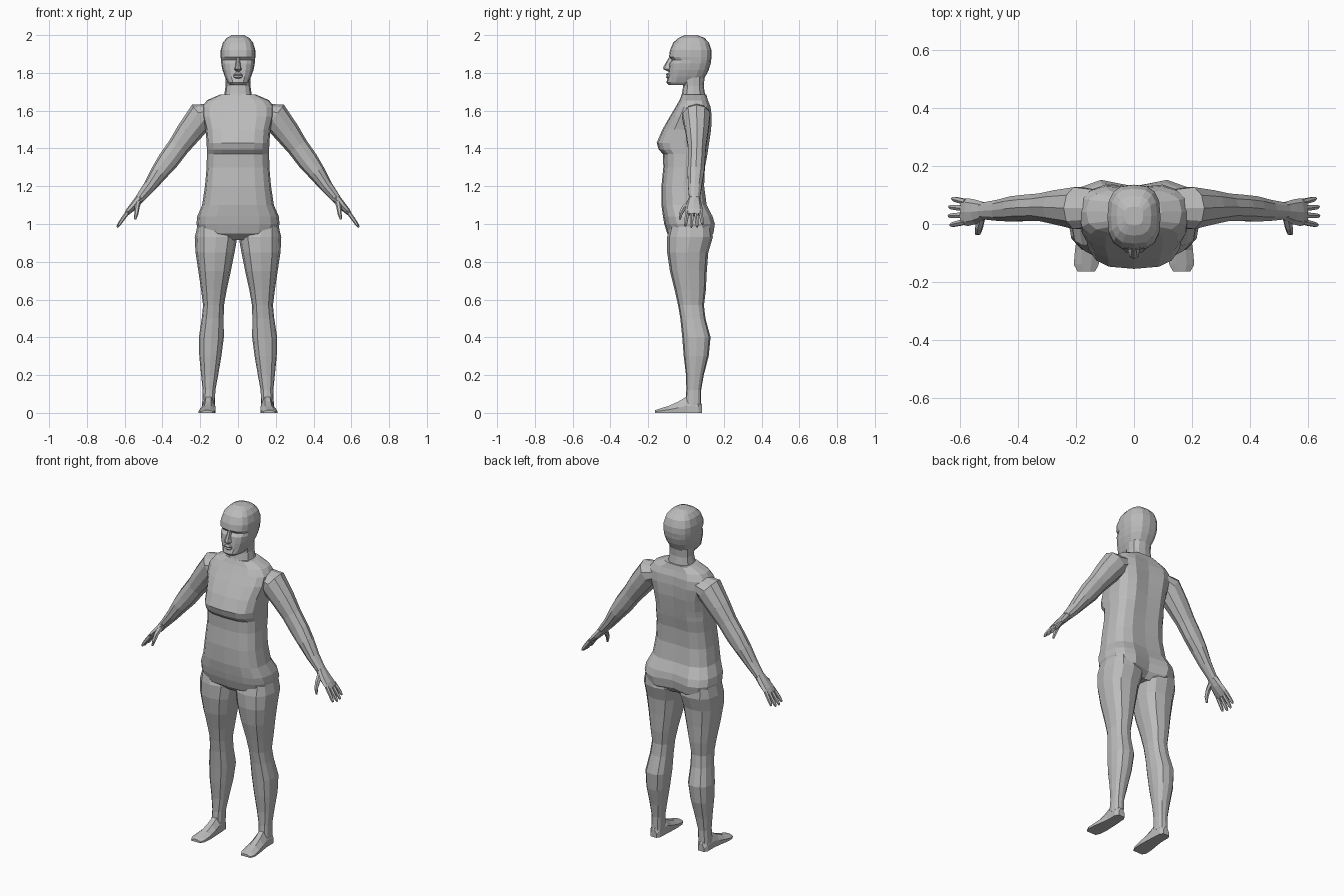
import bpy, bmesh, math
from mathutils import Vector

skin = bpy.data.materials.new("plain_grey")
skin.diffuse_color = (0.5, 0.5, 0.5, 1)


def loft(name, ring_sets, mirror=False):
    """Skin each list of rings into a closed, flat-shaded tube, all in one object."""
    bm = bmesh.new()
    for rings in ring_sets:
        loops = [[bm.verts.new(p) for p in ring] for ring in rings]
        n = len(loops[0])
        for a, b in zip(loops, loops[1:]):
            for i in range(n):
                j = (i + 1) % n
                bm.faces.new((a[i], a[j], b[j], b[i]))
        bm.faces.new(loops[0][::-1])
        bm.faces.new(loops[-1])
    bmesh.ops.recalc_face_normals(bm, faces=bm.faces[:])
    mesh = bpy.data.meshes.new(name)
    bm.to_mesh(mesh)
    bm.free()
    mesh.materials.append(skin)
    ob = bpy.data.objects.new(name, mesh)
    bpy.context.collection.objects.link(ob)
    if mirror:
        ob.modifiers.new("mirror", 'MIRROR')
    return ob


def spow(v, p):
    return math.copysign(abs(v) ** p, v)


def level(z, x0, x1, front, back, n=16, p=0.8, groove=0.0):
    """Horizontal rounded-box ring; groove dents the back at the centre line."""
    cx, hw, cy, hd = (x0 + x1) / 2, (x1 - x0) / 2, (front + back) / 2, (back - front) / 2
    pts = []
    for i in range(n):
        a = 2 * math.pi * i / n
        x, y = cx + hw * spow(math.cos(a), p), cy + hd * spow(math.sin(a), p)
        if y > cy:
            y -= groove * max(0, 1 - abs(x) / 0.05)
        pts.append((x, y, z))
    return pts


def limb(path, n=8):
    """Rings square to a path of (x, y, z, thickness radius, width radius)."""
    pts = [Vector(s[:3]) for s in path]
    rings = []
    for i, s in enumerate(path):
        t = (pts[min(i + 1, len(pts) - 1)] - pts[max(i - 1, 0)]).normalized()
        u = Vector((0, 1, 0)).cross(t).normalized()
        v = t.cross(u)
        rings.append([pts[i] + u * s[3] * math.cos(2 * math.pi * k / n)
                      + v * s[4] * math.sin(2 * math.pi * k / n) for k in range(n)])
    return rings


# Torso: height, half width, front, back, back groove
torso = [
    (0.915, 0.10, -0.06, 0.11, 0.02), (0.95, 0.205, -0.10, 0.152, 0.03),
    (1.00, 0.220, -0.115, 0.160, 0.03), (1.04, 0.216, -0.122, 0.148, 0.02),
    (1.10, 0.190, -0.130, 0.116, 0.01), (1.20, 0.175, -0.130, 0.102, 0.01),
    (1.30, 0.166, -0.120, 0.106, 0.01), (1.37, 0.165, -0.122, 0.120, 0.012),
    (1.395, 0.165, -0.145, 0.124, 0.012), (1.43, 0.166, -0.155, 0.130, 0.014),
    (1.50, 0.172, -0.125, 0.140, 0.016), (1.57, 0.190, -0.085, 0.142, 0.016),
    (1.62, 0.190, -0.055, 0.135, 0.012), (1.655, 0.165, -0.035, 0.120, 0.008),
    (1.685, 0.095, -0.022, 0.108, 0.0)]
loft("torso", [[level(z, -w, w, f, b, p=0.68, groove=g) for z, w, f, b, g in torso]])

# Neck
loft("neck", [[level(z, -w, w, f, b, n=12) for z, w, f, b in
               [(1.63, 0.085, -0.04, 0.11), (1.69, 0.072, -0.022, 0.10),
                (1.73, 0.066, -0.015, 0.094), (1.79, 0.066, -0.03, 0.10)]]])

# Head: chin, jaw, cheeks, recessed eyes, brow and skull
head = [
    (1.735, 0.042, -0.090, 0.07), (1.75, 0.055, -0.104, 0.086),
    (1.78, 0.070, -0.095, 0.102), (1.815, 0.082, -0.092, 0.120),
    (1.85, 0.089, -0.088, 0.131), (1.868, 0.090, -0.074, 0.133),
    (1.885, 0.092, -0.090, 0.136), (1.92, 0.092, -0.085, 0.135),
    (1.96, 0.080, -0.068, 0.122), (1.985, 0.060, -0.040, 0.098),
    (2.00, 0.032, -0.005, 0.060)]
loft("head", [[level(z, -w, w, f, b, p=0.72) for z, w, f, b in head]])

# Nose and lips
loft("nose", [[level(z, -w, w, f, -0.06, n=8) for z, w, f in
               [(1.808, 0.014, -0.096), (1.820, 0.020, -0.121),
                (1.835, 0.014, -0.118), (1.882, 0.009, -0.090)]]])
loft("lips", [[level(z, -w, w, f, -0.06, n=8) for z, w, f in
               [(1.770, 0.018, -0.098), (1.778, 0.026, -0.106), (1.785, 0.028, -0.101),
                (1.792, 0.026, -0.106), (1.800, 0.016, -0.098)]]])

# Legs: height, inner side, outer side, front, back
leg = [
    (0.99, 0.05, 0.215, -0.085, 0.135), (0.93, 0.004, 0.229, -0.10, 0.142),
    (0.85, 0.018, 0.225, -0.10, 0.118), (0.75, 0.038, 0.210, -0.085, 0.110),
    (0.65, 0.060, 0.195, -0.060, 0.105), (0.57, 0.074, 0.185, -0.042, 0.095),
    (0.50, 0.076, 0.192, -0.030, 0.103), (0.40, 0.075, 0.207, -0.020, 0.130),
    (0.30, 0.088, 0.205, -0.012, 0.120), (0.20, 0.105, 0.195, 0.000, 0.094),
    (0.12, 0.120, 0.187, 0.002, 0.080), (0.04, 0.122, 0.190, -0.005, 0.080)]
loft("leg", [[level(*s, n=12) for s in leg]], mirror=True)

# Feet: depth, inner side, outer side, top of the foot
foot = [
    (0.084, 0.138, 0.178, 0.045), (0.065, 0.126, 0.190, 0.075),
    (0.0, 0.122, 0.190, 0.085), (-0.04, 0.120, 0.196, 0.060),
    (-0.09, 0.118, 0.204, 0.038), (-0.14, 0.122, 0.208, 0.022),
    (-0.165, 0.135, 0.195, 0.014)]
loft("foot", [[[(x0, y, 0), (x1, y, 0), (x1, y, h * 0.45), (x1 * 0.7 + x0 * 0.3, y, h),
                (x1 * 0.3 + x0 * 0.7, y, h), (x0, y, h * 0.55)]
               for y, x0, x1, h in foot]], mirror=True)

# Arms
loft("arm", [limb([
    (0.12, 0.055, 1.595, 0.045, 0.065), (0.195, 0.055, 1.57, 0.078, 0.076),
    (0.26, 0.058, 1.485, 0.068, 0.062), (0.315, 0.058, 1.41, 0.058, 0.050),
    (0.37, 0.056, 1.335, 0.056, 0.047), (0.415, 0.052, 1.275, 0.047, 0.046),
    (0.467, 0.047, 1.20, 0.034, 0.038), (0.522, 0.045, 1.132, 0.024, 0.030)], 10)],
    mirror=True)

# Hands: palm, four fingers and thumb
parts = [limb([(0.515, 0.045, 1.14, 0.024, 0.030), (0.550, 0.042, 1.098, 0.021, 0.043),
               (0.575, 0.041, 1.072, 0.017, 0.048), (0.594, 0.042, 1.05, 0.011, 0.044)])]
for y0, y1, reach in ((0.008, -0.004, 0.90), (0.031, 0.028, 1.0),
                      (0.054, 0.059, 0.97), (0.076, 0.088, 0.80)):
    parts.append(limb([(0.582 + 0.058 * reach * k, y0 + (y1 - y0) * k,
                        1.065 - 0.077 * reach * k - 0.006 * k * k, r, r)
                       for k, r in ((0, 0.011), (0.5, 0.0105), (0.85, 0.009), (1, 0.005))], 6))
parts.append(limb([(0.528, 0.022, 1.115, 0.015, 0.016), (0.535, -0.010, 1.088, 0.014, 0.014),
                   (0.538, -0.028, 1.055, 0.011, 0.011), (0.545, -0.033, 1.025, 0.006, 0.006)], 6))
loft("hand", parts, mirror=True)
